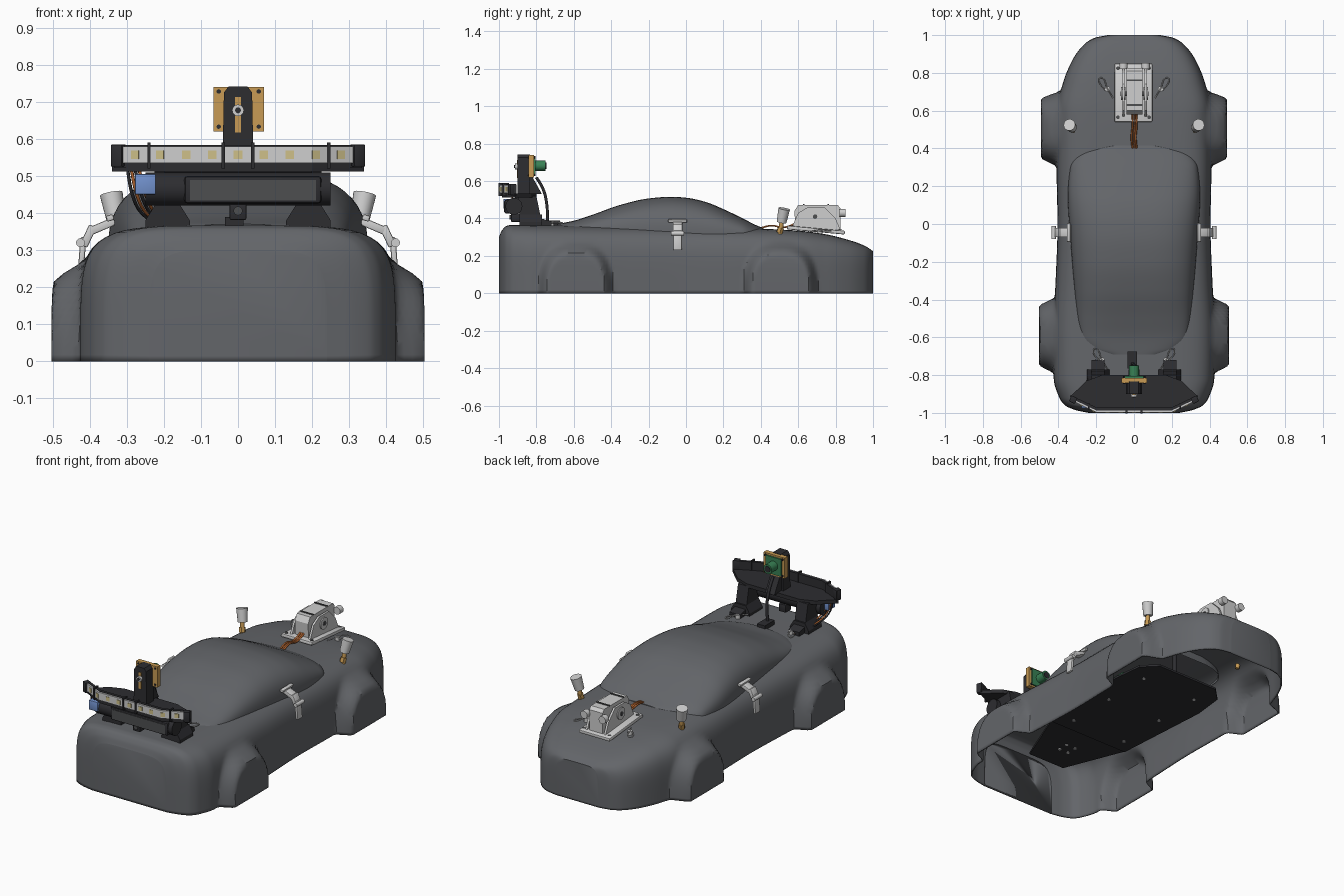
import bpy, bmesh, math
from mathutils import Vector, Matrix

if "Cube" in bpy.data.objects:
    bpy.data.objects.remove(bpy.data.objects["Cube"])

def mat(name, r, g, b):
    m = bpy.data.materials.new(name)
    m.diffuse_color = (r, g, b, 1)
    m.use_nodes = True
    m.node_tree.nodes["Principled BSDF"].inputs["Base Color"].default_value = m.diffuse_color
    return m

GREY = mat("body grey", .125, .131, .142)
BLACK = mat("black plastic", .026, .026, .030)
WHITE = mat("pale plastic", .62, .62, .62)
TAN = mat("tan board", .58, .33, .09)
BLUE = mat("blue plug", .17, .29, .62)
GREEN = mat("green board", .04, .22, .09)
ORANGE = mat("orange wire", .45, .13, .03)
LED = mat("led yellow", .62, .53, .25)
PANEL = mat("sensor window", .075, .077, .08)

def finish(name, bm, m, smooth=True):
    me = bpy.data.meshes.new(name)
    bm.to_mesh(me)
    bm.free()
    o = bpy.data.objects.new(name, me)
    bpy.context.collection.objects.link(o)
    me.materials.append(m)
    bpy.ops.object.select_all(action='DESELECT')
    o.select_set(True)
    bpy.context.view_layer.objects.active = o
    if smooth:
        bpy.ops.object.shade_smooth_by_angle(angle=math.radians(35))
    return o

def box(name, c, s, m, rot=(0, 0, 0), bevel=0):
    bm = bmesh.new()
    bmesh.ops.create_cube(bm, size=1)
    bmesh.ops.scale(bm, vec=s, verts=bm.verts)
    if bevel:
        bmesh.ops.bevel(bm, geom=bm.edges[:], offset=bevel, segments=2, affect='EDGES', profile=.5)
    R = Matrix.Rotation(rot[2], 4, 'Z') @ Matrix.Rotation(rot[1], 4, 'Y') @ Matrix.Rotation(rot[0], 4, 'X')
    bm.transform(Matrix.Translation(c) @ R)
    return finish(name, bm, m, bool(bevel))

def cyl(name, a, b, r, m, r2=None, n=24):
    a, b = Vector(a), Vector(b)
    bm = bmesh.new()
    bmesh.ops.create_cone(bm, cap_ends=True, segments=n, radius1=r, radius2=r if r2 is None else r2, depth=(b - a).length)
    bm.transform(Matrix.Translation((a + b) / 2) @ (b - a).to_track_quat('Z', 'Y').to_matrix().to_4x4())
    return finish(name, bm, m)

def prism(name, pts, axis, lo, hi, m):
    put = {'z': lambda u, v, w: (u, v, w), 'x': lambda u, v, w: (w, u, v), 'y': lambda u, v, w: (u, w, v)}[axis]
    bm = bmesh.new()
    A = [bm.verts.new(put(u, v, lo)) for u, v in pts]
    B = [bm.verts.new(put(u, v, hi)) for u, v in pts]
    bm.faces.new(A)
    bm.faces.new(B[::-1])
    for i in range(len(pts)):
        j = (i + 1) % len(pts)
        bm.faces.new((A[i], B[i], B[j], A[j]))
    bmesh.ops.recalc_face_normals(bm, faces=bm.faces)
    return finish(name, bm, m, False)

def wire(name, pts, r, m):
    cu = bpy.data.curves.new(name, 'CURVE')
    cu.dimensions = '3D'
    cu.bevel_depth, cu.bevel_resolution, cu.resolution_u = r, 1, 5
    sp = cu.splines.new('BEZIER')
    sp.bezier_points.add(len(pts) - 1)
    for p, co in zip(sp.bezier_points, pts):
        p.co = co
        p.handle_left_type = p.handle_right_type = 'AUTO'
    cu.materials.append(m)
    o = bpy.data.objects.new(name, cu)
    bpy.context.collection.objects.link(o)
    bpy.ops.object.select_all(action='DESELECT')
    o.select_set(True)
    bpy.context.view_layer.objects.active = o
    bpy.ops.object.convert(target='MESH')

def curve(keys):
    """Smooth interpolation through (y, value) keys without overshoot."""
    d = [(b[1] - a[1]) / (b[0] - a[0]) for a, b in zip(keys, keys[1:])]
    s = [d[0]] + [0 if p * q <= 0 else 2 * p * q / (p + q) for p, q in zip(d, d[1:])] + [d[-1]]
    def f(y):
        i = max(k for k in range(len(d)) if k == 0 or keys[k][0] <= y)
        h = keys[i + 1][0] - keys[i][0]
        t = min(1, max(0, (y - keys[i][0]) / h))
        return ((2*t**3 - 3*t*t + 1) * keys[i][1] + (t**3 - 2*t*t + t) * h * s[i]
                + (3*t*t - 2*t**3) * keys[i + 1][1] + (t**3 - t*t) * h * s[i + 1])
    return f

def arch(n, segs):
    """Rounded-rectangle half section from +x over the top to -x."""
    out = []
    for k in range(segs + 1):
        c, s = math.cos(math.pi * k / segs), math.sin(math.pi * k / segs)
        r = (abs(c)**n + abs(s)**n) ** (-1 / n)
        out.append((c * r, max(0, s * r)))
    return out

def loft(name, rings, m):
    bm = bmesh.new()
    V = [[bm.verts.new(p) for p in ring] for ring in rings]
    for A, B in zip(V, V[1:]):
        for j in range(len(A) - 1):
            bm.faces.new((A[j], B[j], B[j + 1], A[j + 1]))
    bm.faces.new(V[0])
    bm.faces.new(V[-1][::-1])
    return finish(name, bm, m)

# Body shell, open underneath, with swollen wheel arches
width = curve([(-1, .24), (-.985, .31), (-.96, .365), (-.92, .395), (-.82, .425), (-.6, .43), (-.3, .415), (0, .405),
               (.3, .41), (.6, .41), (.75, .375), (.87, .325), (.95, .265), (.985, .21), (1, .14)])
deck = curve([(-1, .30), (-.985, .335), (-.96, .36), (-.93, .366), (-.6, .363), (0, .355), (.4, .345), (.6, .335),
              (.75, .315), (.87, .285), (.96, .252), (1, .225)])
rings = []
for i in range(181):
    y = -math.cos(math.pi * i / 180)
    ring = []
    for u, v in arch(5.5, 64):
        x, z = u * width(y), v * deck(y)
        for yc, reach in ((-.59, .503), (.505, .493)):
            rho = (abs((y - yc) / .2)**2.6 + (z / .275)**2.6) ** (1 / 2.6)
            t = min(1, max(0, (1.03 - rho) / .27))
            t = t * t * (3 - 2 * t) * min(1, abs(u) ** 6)
            x += (math.copysign(reach, u) - x) * t
        ring.append((x, y, z))
    rings.append(ring)
body = loft("body_shell", rings, GREY)
sol = body.modifiers.new("thickness", 'SOLIDIFY')
sol.thickness, sol.offset = .008, -1

# Cabin dome
cab_w = curve([(-.69, .17), (-.665, .235), (-.6, .285), (-.4, .31), (-.1, .335), (.15, .35), (.3, .338), (.37, .295), (.405, .22), (.415, .17)])
cab_z = curve([(-.69, .370), (-.6, .388), (-.5, .42), (-.35, .473), (-.2, .507), (-.08, .516), (0, .511), (.1, .49), (.2, .45),
               (.3, .402), (.38, .362), (.415, .348)])
rings = []
for i in range(81):
    y = -.1375 - .5525 * math.cos(math.pi * i / 80)
    b = deck(y) - .05
    rings.append([(u * cab_w(y), y, b + v * (cab_z(y) - b)) for u, v in arch(3, 40)])
loft("cabin_dome", rings, GREY)

# Chassis plates with screws and a circuit board inside
prism("chassis_plate", [(-.26, -.39), (.26, -.39), (.3, .2), (.28, .38), (.2, .46), (-.2, .46), (-.28, .38), (-.3, .2)], 'z', .13, .142, BLACK)
prism("chassis_nose", [(-.12, -.75), (.12, -.75), (.26, -.4), (.26, -.3), (-.26, -.3), (-.26, -.4)], 'z', .136, .15, BLACK)
for x in (-.18, .18):
    for y in (-.3, 0, .3):
        cyl("chassis_screw", (x, y, .126), (x, y, .131), .009, WHITE, n=12)
for x in (-.03, .03):
    for y in (-.6, -.54):
        cyl("nose_screw", (x, y, .132), (x, y, .137), .009, WHITE, n=12)
box("circuit_board", (.12, .03, .2), (.22, .3, .012), GREEN)
for x, y in ((0, .35), (-.25, 0), (.25, 0), (0, -.7)):
    cyl("chassis_post", (x, y, .14), (x, y, .33), .012, BLACK, n=12)

# Light bar on a faceted shelf, ends swept back
def front(x):
    return -.997 + max(0, abs(x) - .2) * .48
prism("bar_shelf", [(-.34, -.915), (-.2, -.985), (.2, -.985), (.34, -.915), (.25, -.83), (.17, -.80), (-.17, -.80), (-.25, -.83)],
      'z', .512, .534, BLACK)
def strip(name, ext, off, th, lo, hi, m):
    xs = (-ext, -.2, .2, ext)
    prism(name, [(x, front(x) + off) for x in xs] + [(x, front(x) + off + th) for x in xs[::-1]], 'z', lo, hi, m)
strip("light_strip", .31, 0, .01, .535, .58, WHITE)
strip("strip_backing", .335, .01, .016, .522, .583, BLACK)
for i in range(9):
    x = (-.277, -.21, -.14, -.07, 0, .07, .14, .21, .277)[i]
    a = math.copysign(math.atan(.48), x) if abs(x) > .2 else 0
    box("led", (x, front(x), .557), (.023, .006, .023), LED, (0, 0, a))
for x in (-.24, -.04, .04, .245):
    box("strip_clamp", (x, front(x) + .012, .555), (.009, .034, .07), BLACK)
for s in (-1, 1):
    box("bar_end", (s * .322, front(.322) + .008, .555), (.034, .034, .06), BLACK, (0, 0, s * .45), .004)
    # Support legs with feet
    x = s * .19
    prism("bar_leg", [(-.90, .52), (-.80, .52), (-.775, .40), (-.72, .385), (-.72, .36), (-.88, .36), (-.89, .42)], 'x', x - .035, x + .035, BLACK)
    prism("leg_foot", [(x - .06, .36), (x + .06, .36), (x + .06, .38), (x + .035, .42), (x - .035, .42), (x - .06, .38)], 'y', -.89, -.77, BLACK)

# Depth sensor tube under the shelf
cyl("sensor_tube", (-.25, -.92, .465), (.25, -.92, .465), .045, BLACK)
box("sensor_housing", (.04, -.935, .463), (.37, .07, .075), BLACK, bevel=.01)
box("sensor_window", (.04, -.97, .462), (.34, .006, .055), PANEL)
box("sensor_neck", (0, -.89, .51), (.4, .05, .04), BLACK)
box("small_camera", (0, -.91, .404), (.045, .05, .045), BLACK, bevel=.004)
cyl("small_camera_lens", (0, -.943, .406), (0, -.93, .406), .012, PANEL)
box("blue_plug", (-.25, -.945, .478), (.056, .06, .055), BLUE, bevel=.003)

# Camera mast, board and lens
prism("mast", [(-.042, .53), (.042, .53), (.038, .725), (.025, .742), (-.025, .742), (-.038, .725)], 'y', -.9, -.835, BLACK)
prism("mast_brace", [(-.84, .53), (-.77, .53), (-.82, .62), (-.84, .62)], 'x', -.03, .03, BLACK)
box("mast_slot", (0, -.901, .665), (.016, .006, .095), TAN)
cyl("mast_bolt", (0, -.915, .677), (0, -.9, .677), .016, WHITE, n=12)
cyl("mast_bolt_core", (0, -.919, .677), (0, -.914, .677), .008, BLACK, n=12)
box("tan_board", (.002, -.828, .68), (.136, .028, .12), TAN)
box("camera_board", (.002, -.81, .68), (.1, .01, .1), GREEN)
for x in (-.052, .056):
    for z in (.633, .728):
        cyl("board_screw", (x, -.846, z), (x, -.805, z), .006, BLACK, n=10)
cyl("camera_lens", (0, -.812, .682), (0, -.75, .682), .027, GREEN)
cyl("lens_glass", (0, -.752, .682), (0, -.747, .682), .018, BLACK)
wire("camera_cable", [(0, -.8, .62), (0, -.765, .56), (0, -.745, .48), (-.01, -.74, .36)], .009, BLACK)
box("cable_clip", (-.01, -.72, .375), (.05, .09, .03), BLACK)

# Wiring looms
for k in range(4):
    m = ORANGE if k % 2 else BLACK
    wire("bar_wire", [(-.3 + .01 * k, -.93, .53), (-.285 + .012 * k, -.92, .45), (-.26 + .012 * k, -.86, .40), (-.2 + .01 * k, -.72, .37)], .0045, m)
for x in (-.008, .004, .014):
    wire("rear_wire", [(x, .40, .35), (x - .005, .46, .362), (x, .52, .352), (x, .6, .38)], .005, ORANGE)

# Rear actuator unit on a tilted base
box("unit_base", (-.003, .695, .338), (.2, .31, .02), WHITE, (-.09, 0, 0), .006)
prism("unit_body", [(.585, .34), (.58, .44), (.6, .473), (.81, .473), (.825, .455), (.825, .33)], 'x', -.04, .045, WHITE)
for x in (-.062, .056):
    prism("unit_cheek", [(.56, .34), (.60, .43), (.65, .46), (.74, .46), (.80, .40), (.83, .33)], 'x', x, x + .012, WHITE)
    cyl("unit_pivot", (x - .006, .69, .41), (x + .018, .69, .41), .034, WHITE)
    cyl("unit_pivot_cap", (x - .01, .69, .41), (x + .022, .69, .41), .012, PANEL, n=12)
    cyl("unit_horn", (x + .006, .82, .43), (x + .006, .852, .43), .022, WHITE)
for x in (-.085, .08):
    for y in (.565, .825):
        cyl("base_screw", (x, y, .34), (x, y, .363 - .09 * (y - .565)), .01, PANEL, n=10)
for y in (.63, .76):
    box("unit_rib", (.002, y, .474), (.085, .008, .008), PANEL)

# Paired details: beacons, side latches and body pins
for s in (-1, 1):
    cyl("beacon_stem", (s * .322, .5, .29), (s * .33, .512, .385), .012, TAN, n=12)
    cyl("beacon_collar", (s * .324, .5, .325), (s * .327, .507, .35), .018, TAN, n=6)
    cyl("beacon", (s * .328, .511, .38), (s * .342, .525, .452), .026, WHITE, .031)
    box("latch_top", (s * .365, -.045, .365), (.07, .05, .022), WHITE, (0, s * .4, 0), .004)
    box("latch_pin", (s * .345, -.045, .387), (.02, .1, .016), WHITE, (0, s * .3, 0), .004)
    box("latch_elbow", (s * .404, -.045, .338), (.022, .05, .06), WHITE, (0, -s * .45, 0), .004)
    box("latch_arm", (s * .421, -.045, .283), (.016, .045, .105), WHITE, (0, -s * .08, 0), .005)
    cyl("latch_pivot", (s * .425, -.08, .32), (s * .425, -.01, .32), .012, WHITE, n=12)
    for x, y, d in ((.17, -.72, 1), (.14, .715, 1)):
        z = deck(y) + .008
        cyl("body_pin", (s * x, y, z - .03), (s * x, y, z + .012), .014, WHITE, n=12)
        wire("pin_clip", [(s * (x - .03), y - .05, z), (s * x, y, z + .012), (s * (x + .035), y + .06, z + .004),
                          (s * (x + .045), y + .05, z + .004), (s * (x + .01), y - .01, z + .004)], .003, WHITE)
